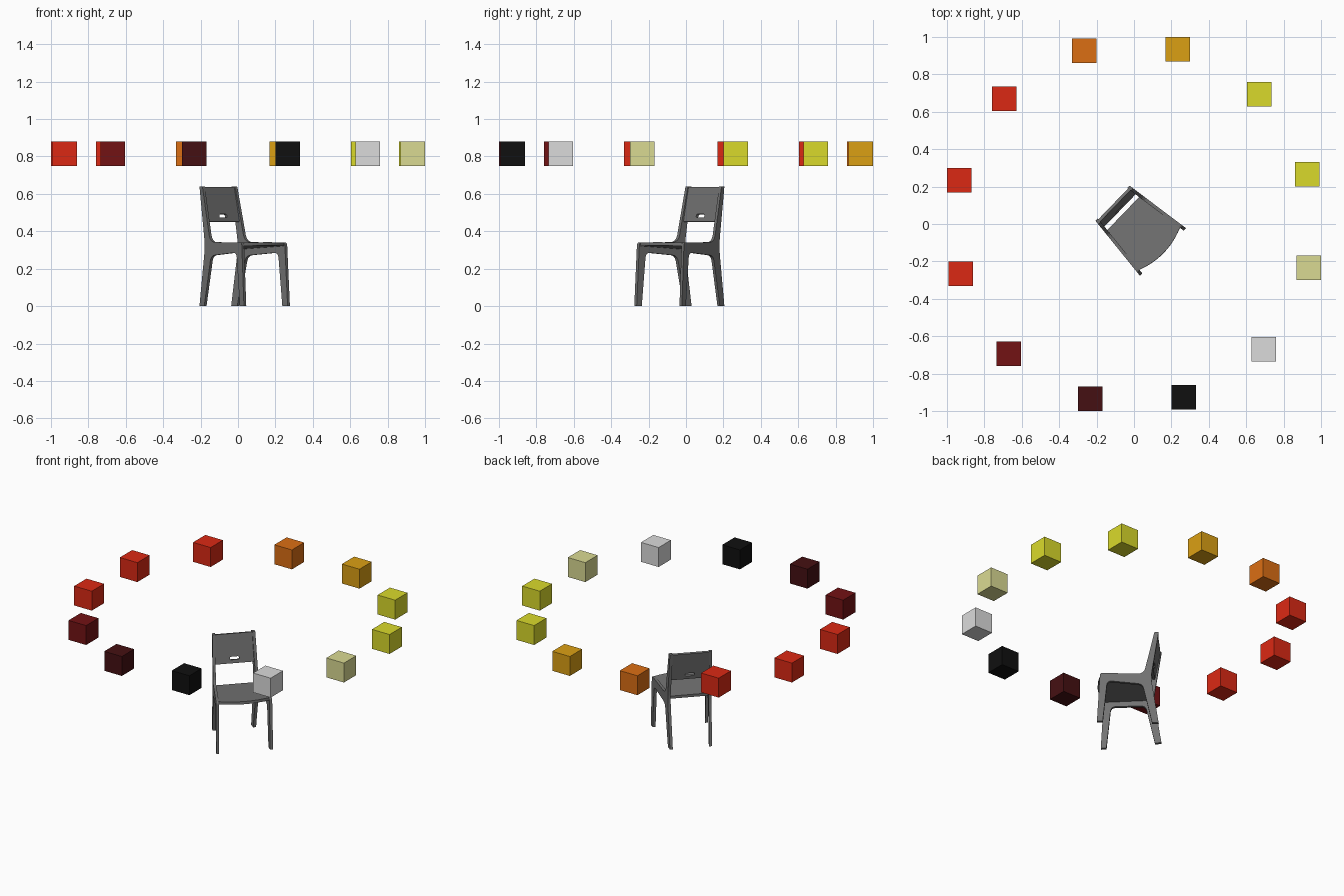
import bpy, bmesh, math
from mathutils import Matrix, Vector

if "Cube" in bpy.data.objects:
    bpy.data.objects.remove(bpy.data.objects["Cube"], do_unlink=True)


def material(name, r, g, b):
    m = bpy.data.materials.new(name)
    m.use_nodes = True
    m.diffuse_color = (r, g, b, 1)
    m.node_tree.nodes["Principled BSDF"].inputs["Base Color"].default_value = (r, g, b, 1)
    return m


grey = material("charcoal_grey", .17, .17, .17)
red = material("red", .71, .022, .007)
orange = material("orange", .71, .158, .007)
amber = material("amber", .71, .35, .007)
yellow = material("yellow", .7, .7, .024)
khaki = material("pale_khaki", .7, .7, .29)
silver = material("silver", .71, .71, .71)
black = material("black", .005, .005, .005)
dark_maroon = material("dark_maroon", .06, .005, .006)
maroon = material("maroon", .17, .006, .007)


def add_object(name, mesh, mat, matrix):
    mesh.materials.clear()
    mesh.materials.append(mat)
    obj = bpy.data.objects.new(name, mesh)
    bpy.context.scene.collection.objects.link(obj)
    obj.matrix_world = matrix
    return obj


def rounded(points, steps=4):
    """Outline from (x, y, corner radius) points."""
    out = []
    for i, (x, y, r) in enumerate(points):
        p = Vector((x, y))
        if not r:
            out.append(p)
            continue
        a = p + (Vector(points[i - 1][:2]) - p).normalized() * r
        b = p + (Vector(points[(i + 1) % len(points)][:2]) - p).normalized() * r
        for k in range(steps + 1):
            t = k / steps
            out.append(a * (1 - t) ** 2 + p * 2 * t * (1 - t) + b * t * t)
    return out


def plate(name, outlines, thickness, place):
    """Flat board cut from outlines; later outlines are holes."""
    curve = bpy.data.curves.new(name, "CURVE")
    curve.dimensions = "2D"
    curve.fill_mode = "BOTH"
    curve.extrude = thickness / 2
    for outline in outlines:
        spline = curve.splines.new("POLY")
        spline.points.add(len(outline) - 1)
        for sp, p in zip(spline.points, outline):
            sp.co = (p[0], p[1], 0, 1)
        spline.use_cyclic_u = True
    temp = bpy.data.objects.new(name + "_outline", curve)
    bpy.context.scene.collection.objects.link(temp)
    bpy.context.view_layer.update()
    dg = bpy.context.evaluated_depsgraph_get()
    mesh = bpy.data.meshes.new_from_object(temp.evaluated_get(dg))
    bpy.data.objects.remove(temp, do_unlink=True)
    mesh.transform(place)
    bm = bmesh.new()
    bm.from_mesh(mesh)
    bmesh.ops.remove_doubles(bm, verts=bm.verts, dist=1e-5)
    bmesh.ops.recalc_face_normals(bm, faces=bm.faces)
    for f in bm.faces:
        f.smooth = False
    bm.to_mesh(mesh)
    bm.free()
    mesh.name = name
    return add_object(name, mesh, grey, Matrix.Rotation(math.radians(46), 4, "Z"))


# Side frames: leg, rail and back post in one board, splayed toward the front
frame = rounded([
    (.16, 0, 0), (.113, .32, .05), (.16, .64, .004), (.135, .64, .004),
    (.07, .342, .04), (-.196, .34, .015), (-.215, 0, 0), (-.18, 0, 0),
    (-.152, .287, .03), (.062, .27, .03), (.12, 0, 0)])
SPLAY = .1227
for side, s in (("left", 1), ("right", -1)):
    stand = Matrix(((0, 0, 1, 0), (1, 0, 0, 0), (0, 1, 0, 0), (0, 0, 0, 1)))
    shear = Matrix.Identity(4)
    shear[0][1] = -s * SPLAY
    shear[0][3] = s * .1416
    plate(side + "_side_frame", [frame], .018, shear @ stand)

# Seat: bowed front edge, sloping down to the rear
seat = [(-.125, .08), (.125, .08)]
for i in range(13):
    u = 1 - i / 6
    seat.append((.158 * u, -.19 - .032 * (1 - u * u)))
plate("seat", [seat], .018,
      Matrix.Translation((0, 0, .319)) @ Matrix.Rotation(math.radians(-3.5), 4, "X"))

# Backrest with a hand slot
back = [(-.121, 0), (.121, 0), (.117, .188), (-.117, .188)]
slot = rounded([(-.03, .022, .008), (.03, .022, .008), (.03, .042, .012), (-.03, .042, .012)])
plate("backrest", [back, slot], .016,
      Matrix.Translation((0, .112, .45)) @ Matrix.Rotation(math.radians(79.3), 4, "X"))

# Ring of coloured cubes
ring = [yellow, yellow, amber, orange, red, red, red, maroon, dark_maroon, black, silver, khaki]
for i, mat in enumerate(ring):
    a = math.radians(16 + 30 * i)
    bm = bmesh.new()
    bmesh.ops.create_cube(bm, size=.131)
    mesh = bpy.data.meshes.new("ring_cube")
    bm.to_mesh(mesh)
    bm.free()
    add_object("ring_cube_%d" % (i + 1), mesh, mat,
               Matrix.Translation((.963 * math.cos(a), .963 * math.sin(a), .815)))
